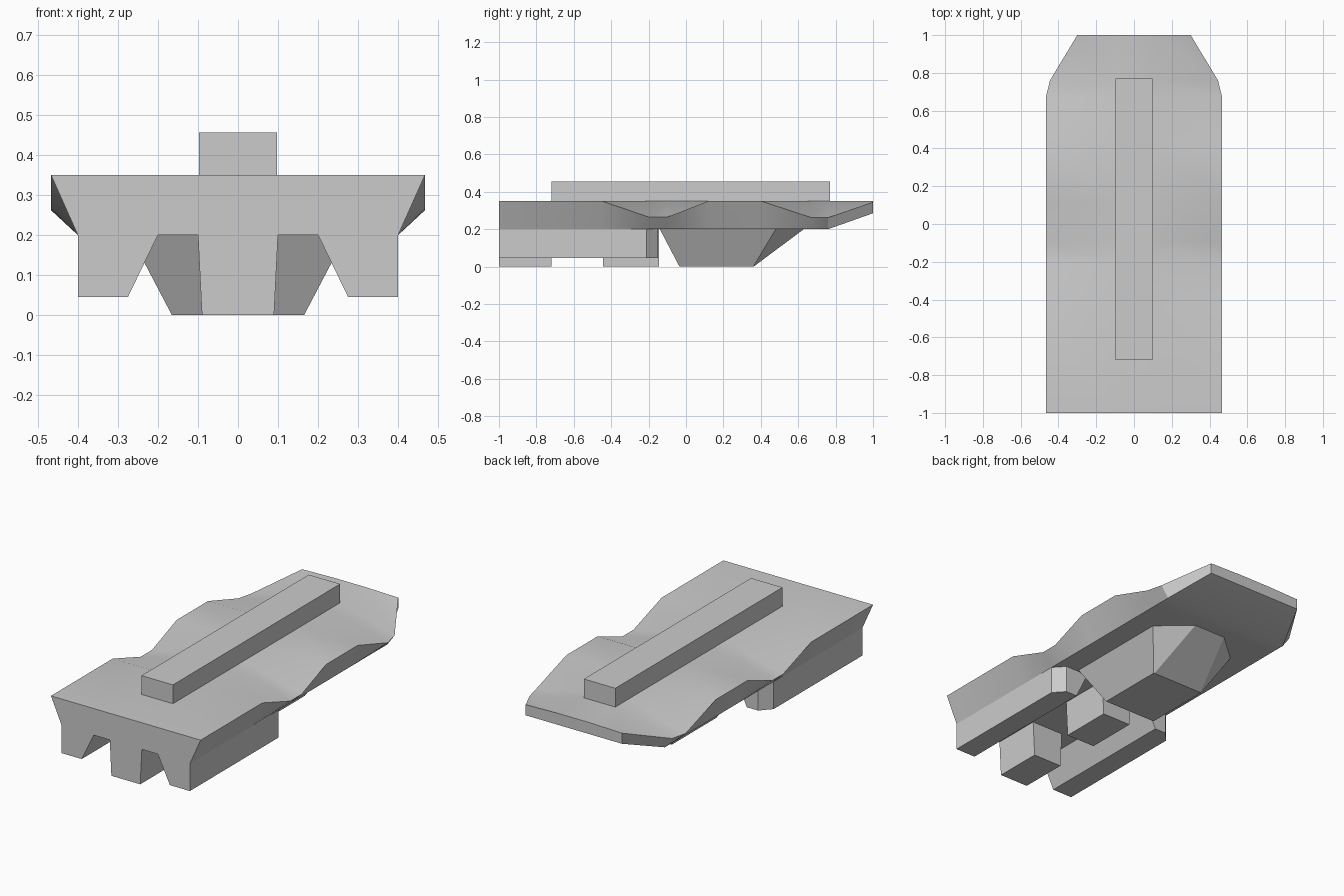
import bpy

if "Cube" in bpy.data.objects:
    bpy.data.objects.remove(bpy.data.objects["Cube"])


def loft(name, sections, smooth=False):
    """Skin closed cross-sections (equal point counts) and cap both ends."""
    n = len(sections[0])
    verts = [p for s in sections for p in s]
    faces = [tuple(range(n))[::-1],
             tuple(range(len(verts) - n, len(verts)))]
    for i in range(len(sections) - 1):
        for j in range(n):
            k = (j + 1) % n
            a, b = i * n, (i + 1) * n
            faces.append((a + j, a + k, b + k, b + j))
    me = bpy.data.meshes.new(name)
    me.from_pydata(verts, [], faces)
    ob = bpy.data.objects.new(name, me)
    bpy.context.collection.objects.link(ob)
    # consistent outward normals
    bpy.ops.object.select_all(action='DESELECT')
    bpy.context.view_layer.objects.active = ob
    ob.select_set(True)
    bpy.ops.object.mode_set(mode='EDIT')
    bpy.ops.mesh.select_all(action='SELECT')
    bpy.ops.mesh.normals_make_consistent(inside=False)
    bpy.ops.object.mode_set(mode='OBJECT')
    if smooth:
        bpy.ops.object.shade_smooth_by_angle(angle=0.52)
    return ob


def block(name, y0, y1, z0, z1, half_bottom, half_top):
    """Box along y with optional side taper."""
    return loft(name, [[(-half_bottom, y, z0), (half_bottom, y, z0),
                        (half_top, y, z1), (-half_top, y, z1)]
                       for y in (y0, y1)])


# Main plate: y, bottom half width, bottom z, edge half width, edge z
stations = [
    (-1.00, .40, .200, .467, .350),
    (-0.45, .40, .200, .467, .350),
    (-0.20, .40, .200, .467, .265),
    (-0.10, .40, .200, .467, .265),
    (0.12, .40, .200, .467, .350),
    (0.40, .40, .200, .467, .350),
    (0.67, .40, .200, .467, .262),
    (0.76, .40, .200, .445, .262),
    (1.00, .30, .285, .300, .345),
]
ridge_z = .35
loft("deck_plate", [[(-xb, y, zb), (xb, y, zb), (xe, y, ze),
                     (.1, y, ridge_z), (-.1, y, ridge_z), (-xe, y, ze)]
                    for y, xb, zb, xe, ze in stations], smooth=True)

# Raised rail along the top
block("top_rail", -.72, .77, .345, .456, .098, .098)

# Two centre blocks underneath
block("front_centre_block", -1, -.72, 0, .2, .09, .1)
block("rear_centre_block", -.445, -.145, 0, .2, .09, .1)

# Side runners with sloped inner face and chamfered rear outer corner
for side, label in ((-1, "left"), (1, "right")):
    loft(label + "_runner",
         [[(side * .2, y, .2), (side * .275, y, .045),
           (side * xo, y, .045), (side * xo, y, .2)]
          for y, xo in ((-1, .4), (-.21, .4), (-.15, .345))])

# Tapered belly block with a pointed rear
belly_top = [(-.27, -.14), (.27, -.14), (.27, .48), (.1, .63), (-.1, .63), (-.27, .48)]
belly_low = [(-.165, -.035), (.165, -.035), (.165, .36), (.16, .362), (-.16, .362), (-.165, .36)]
loft("belly_block", [[(x, y, 0) for x, y in belly_low],
                     [(x, y, .2) for x, y in belly_top]])
